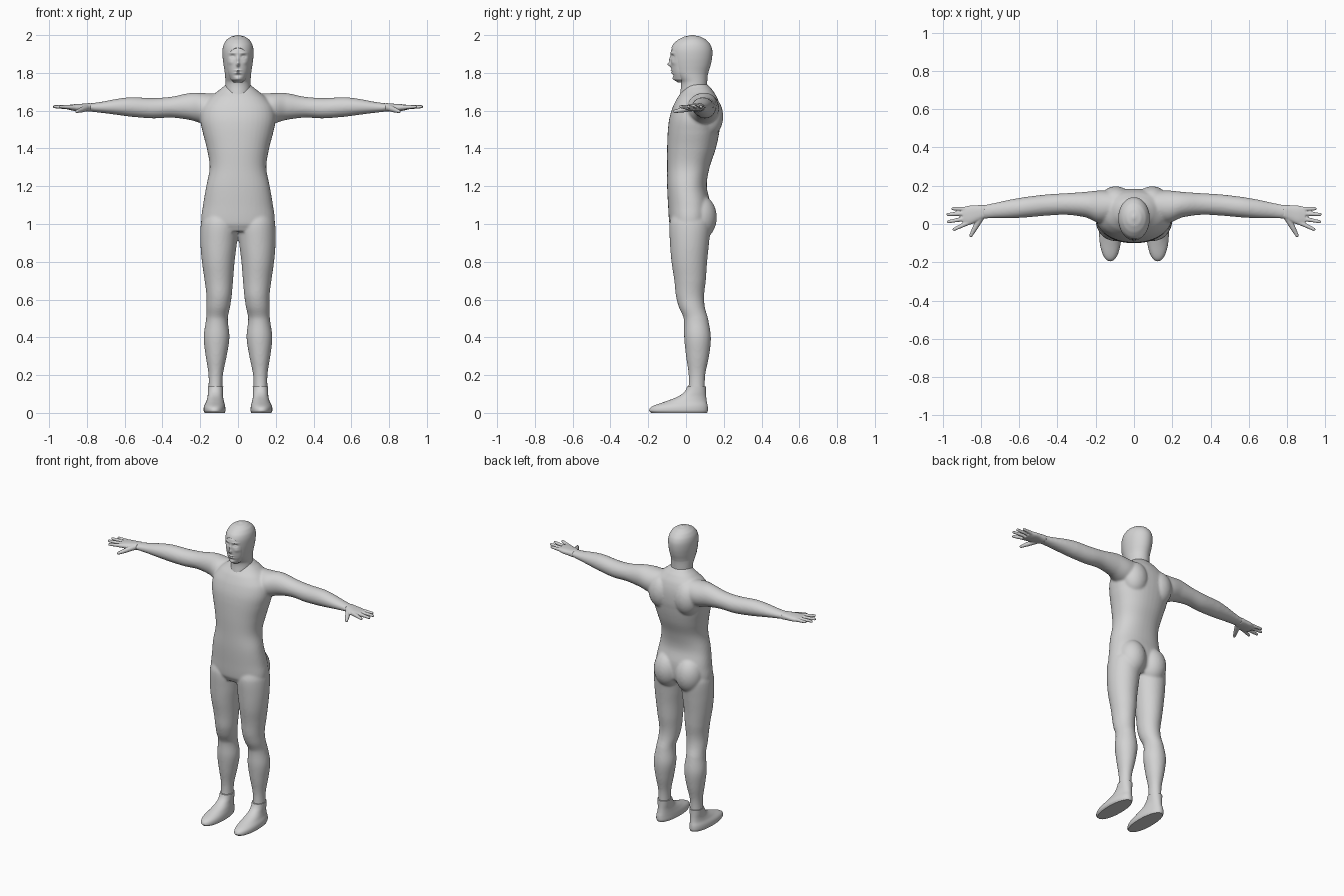
import bpy, bmesh
from math import cos, sin, pi, exp
from mathutils import Vector, Matrix

default_cube = bpy.data.objects.get("Cube")
if default_cube:
    bpy.data.objects.remove(default_cube, do_unlink=True)

grey = bpy.data.materials.new("plain_grey")
grey.use_nodes = True
grey.diffuse_color = (0.65, 0.65, 0.65, 1)
grey.node_tree.nodes["Principled BSDF"].inputs["Base Color"].default_value = (0.65, 0.65, 0.65, 1)


def spline(a, b, c, d, t):
    """Catmull-Rom blend between b and c."""
    return b + 0.5 * t * (c - a + t * (2 * a - 5 * b + 4 * c - d + t * (3 * (b - c) + d - a)))


def refine(rows, steps):
    """Fill in smooth rows between the given ones."""
    out = []
    for i in range(len(rows) - 1):
        quad = [rows[max(i - 1, 0)], rows[i], rows[i + 1], rows[min(i + 2, len(rows) - 1)]]
        for k in range(steps):
            t = k / steps
            row = [spline(*vals, t) for vals in zip(*quad)]
            row[0] = quad[1][0] + t * (quad[2][0] - quad[1][0])
            out.append(row)
    return out + [rows[-1]]


def loft(bm, rows, axis="z", side=1, power=2.0, segments=40, steps=5):
    """Skin oval sections; each row is (position, u_min, u_max, v_min, v_max)."""
    rings = []
    for t, u0, u1, v0, v1 in refine(rows, steps):
        ring = []
        for k in range(segments):
            c, s = cos(2 * pi * k / segments), sin(2 * pi * k / segments)
            c = abs(c) ** (2 / power) * (1 if c > 0 else -1)
            s = abs(s) ** (2 / power) * (1 if s > 0 else -1)
            u, v = (u0 + u1 + (u1 - u0) * c) / 2, (v0 + v1 + (v1 - v0) * s) / 2
            x, y, z = (u, v, t) if axis == "z" else (t, u, v)
            ring.append(bm.verts.new((x * side, y, z)))
        rings.append(ring)
    for low, high in zip(rings, rings[1:]):
        for k in range(segments):
            n = (k + 1) % segments
            bm.faces.new((low[k], low[n], high[n], high[k]))
    bm.faces.new(rings[0][::-1])
    bm.faces.new(rings[-1])


def centred(rows):
    """Turn (z, half width, front, back) rows into loft rows."""
    return [(z, -w, w, f, b) for z, w, f, b in rows]


def ellipsoid(bm, centre, radii):
    matrix = Matrix.Translation(centre) @ Matrix.Diagonal((*radii, 1))
    bmesh.ops.create_uvsphere(bm, u_segments=32, v_segments=20, radius=1, matrix=matrix)


def finger(bm, start, end, r0, r1):
    """Tapered round-ended finger."""
    start, end = Vector(start), Vector(end)
    way = end - start
    turn = way.to_track_quat("Z", "Y").to_matrix().to_4x4()
    bmesh.ops.create_cone(bm, cap_ends=True, segments=16, radius1=r0, radius2=r1, depth=way.length,
                          matrix=Matrix.Translation((start + end) / 2) @ turn)
    ellipsoid(bm, end, (r1, r1, r1))


def finish(name, bm, voxel=0, smooth=0):
    """Make the object and optionally fuse its overlapping volumes."""
    bmesh.ops.recalc_face_normals(bm, faces=bm.faces)
    for face in bm.faces:
        face.smooth = len(face.verts) < 10
    mesh = bpy.data.meshes.new(name)
    bm.to_mesh(mesh)
    bm.free()
    mesh.materials.append(grey)
    obj = bpy.data.objects.new(name, mesh)
    bpy.context.collection.objects.link(obj)
    if voxel:
        fuse = obj.modifiers.new("fuse", "REMESH")
        fuse.mode, fuse.voxel_size, fuse.use_smooth_shade = "VOXEL", voxel, True
        soften = obj.modifiers.new("soften", "SMOOTH")
        soften.factor, soften.iterations = 0.5, smooth
    return obj


# Body: torso, legs and arms fused into one smooth skin
body = bmesh.new()
loft(body, centred([
    (0.96, 0.14, -0.07, 0.09), (1.0, 0.193, -0.088, 0.125), (1.1, 0.185, -0.095, 0.13),
    (1.2, 0.168, -0.1, 0.11), (1.3, 0.15, -0.1, 0.125), (1.4, 0.165, -0.1, 0.158),
    (1.5, 0.19, -0.096, 0.178), (1.56, 0.2, -0.088, 0.184), (1.62, 0.19, -0.07, 0.18),
    (1.67, 0.15, -0.045, 0.165), (1.71, 0.1, -0.015, 0.14), (1.74, 0.066, 0, 0.115)]), power=2.25)
leg = [
    (0.1, 0.083, 0.157, 0.012, 0.1), (0.2, 0.08, 0.156, 0.014, 0.102), (0.3, 0.06, 0.171, 0, 0.122),
    (0.4, 0.045, 0.182, -0.01, 0.132), (0.5, 0.054, 0.169, -0.012, 0.117), (0.56, 0.042, 0.167, -0.038, 0.1),
    (0.62, 0.033, 0.167, -0.054, 0.096), (0.7, 0.026, 0.177, -0.062, 0.105), (0.8, 0.018, 0.191, -0.077, 0.112),
    (0.9, 0.006, 0.199, -0.085, 0.122), (1.0, 0, 0.197, -0.088, 0.13), (1.06, 0.02, 0.18, -0.07, 0.11)]
arm = [
    (0.1, 0.02, 0.17, 1.53, 1.69), (0.18, 0.005, 0.175, 1.53, 1.693), (0.25, 0.034, 0.168, 1.55, 1.694),
    (0.35, 0.048, 0.161, 1.563, 1.674), (0.45, 0.044, 0.155, 1.559, 1.667), (0.57, 0.034, 0.141, 1.568, 1.671),
    (0.65, 0.03, 0.127, 1.579, 1.661), (0.73, 0.03, 0.11, 1.589, 1.646), (0.8, 0.026, 0.098, 1.596, 1.638)]
for side in (-1, 1):
    loft(body, leg, side=side)
    loft(body, arm, axis="x", side=side)
    ellipsoid(body, (side * 0.08, 0.07, 1.035), (0.09, 0.093, 0.12))
    ellipsoid(body, (side * 0.095, 0.12, 1.57), (0.085, 0.077, 0.11))
finish("body", body, 0.007, 8)

# Hands and shoes
palm = [(0.78, 0.028, 0.1, 1.594, 1.64), (0.82, 0.012, 0.098, 1.597, 1.637),
        (0.86, -0.004, 0.096, 1.598, 1.635), (0.895, 0, 0.088, 1.604, 1.631)]
fingers = [(0.078, 0.945, 0.08), (0.056, 0.972, 0.05), (0.032, 0.97, 0.012), (0.01, 0.94, -0.028)]
shoe = [(0, 0.07, 0.176, -0.185, 0.112), (0.012, 0.066, 0.182, -0.195, 0.116),
        (0.035, 0.068, 0.18, -0.178, 0.115), (0.06, 0.074, 0.168, -0.11, 0.11),
        (0.085, 0.079, 0.161, -0.045, 0.107), (0.11, 0.079, 0.16, -0.01, 0.106),
        (0.14, 0.078, 0.16, 0.006, 0.106)]
for side, word in ((-1, "right"), (1, "left")):
    hand = bmesh.new()
    loft(hand, palm, axis="x", side=side, power=2.5)
    for root, tip_x, tip_y in fingers:
        finger(hand, (side * 0.86, root, 1.617), (side * tip_x, tip_y, 1.621), 0.0135, 0.0085)
    finger(hand, (side * 0.8, 0.035, 1.615), (side * 0.83, -0.02, 1.604), 0.018, 0.014)
    finger(hand, (side * 0.83, -0.02, 1.604), (side * 0.852, -0.06, 1.596), 0.014, 0.009)
    finish(word + "_hand", hand, 0.004, 3)

    foot = bmesh.new()
    loft(foot, shoe, side=side, power=2.15)
    finish(word + "_shoe", foot)

# Hood and neck, with an oval opening cut for the face
hood_mesh = bmesh.new()
loft(hood_mesh, centred([
    (1.62, 0.06, -0.045, 0.1), (1.7, 0.067, -0.03, 0.11), (1.75, 0.066, -0.028, 0.112),
    (1.78, 0.068, -0.05, 0.114), (1.8, 0.07, -0.064, 0.118), (1.84, 0.076, -0.075, 0.13),
    (1.88, 0.081, -0.081, 0.138), (1.92, 0.082, -0.081, 0.139), (1.95, 0.076, -0.069, 0.129),
    (1.975, 0.061, -0.043, 0.107), (1.992, 0.037, -0.01, 0.076), (2.0, 0.006, 0.026, 0.042)]),
    segments=64)
hood = finish("hood", hood_mesh)
cutter_mesh = bmesh.new()
ellipsoid(cutter_mesh, (0, -0.11, 1.845), (0.073, 0.095, 0.094))
cutter = finish("face_opening_cutter", cutter_mesh)
cutter.hide_render = True
cutter.hide_viewport = True
cut = hood.modifiers.new("face_opening", "BOOLEAN")
cut.operation, cut.solver, cut.object = "DIFFERENCE", "EXACT", cutter

# Face: a smooth mask with features pushed in or pulled out
face = bmesh.new()
loft(face, centred([
    (1.75, 0.024, -0.045, 0.02), (1.765, 0.04, -0.063, 0.03), (1.8, 0.054, -0.074, 0.04),
    (1.84, 0.062, -0.079, 0.05), (1.88, 0.067, -0.081, 0.05), (1.92, 0.067, -0.079, 0.05),
    (1.95, 0.06, -0.06, 0.05)]), segments=128, steps=12)
# Each feature: x, z, width, height, depth
features = [(0, 1.845, 0.008, 0.011, -0.018), (0, 1.87, 0.007, 0.016, -0.008),
            (0, 1.813, 0.017, 0.004, -0.006), (0, 1.8, 0.015, 0.004, -0.006),
            (0, 1.807, 0.018, 0.002, 0.004), (0, 1.787, 0.02, 0.006, 0.004),
            (0, 1.768, 0.018, 0.01, -0.006)]
for side in (-1, 1):
    features += [(side * 0.029, 1.887, 0.014, 0.009, 0.011), (side * 0.029, 1.885, 0.008, 0.005, -0.006),
                 (side * 0.028, 1.905, 0.018, 0.005, -0.004), (side * 0.04, 1.855, 0.014, 0.012, -0.004)]
for v in face.verts:
    if v.co.y < -0.02:
        v.co.y += sum(d * exp(-((v.co.x - x) / w) ** 2 - ((v.co.z - z) / h) ** 2)
                      for x, z, w, h, d in features)
finish("face", face)

# Crisp creases where the hood and shoes are cut flat
bpy.ops.object.select_all(action="DESELECT")
for name in ("hood", "left_shoe", "right_shoe"):
    obj = bpy.data.objects[name]
    obj.select_set(True)
    bpy.context.view_layer.objects.active = obj
bpy.ops.object.shade_smooth_by_angle(angle=0.7)
